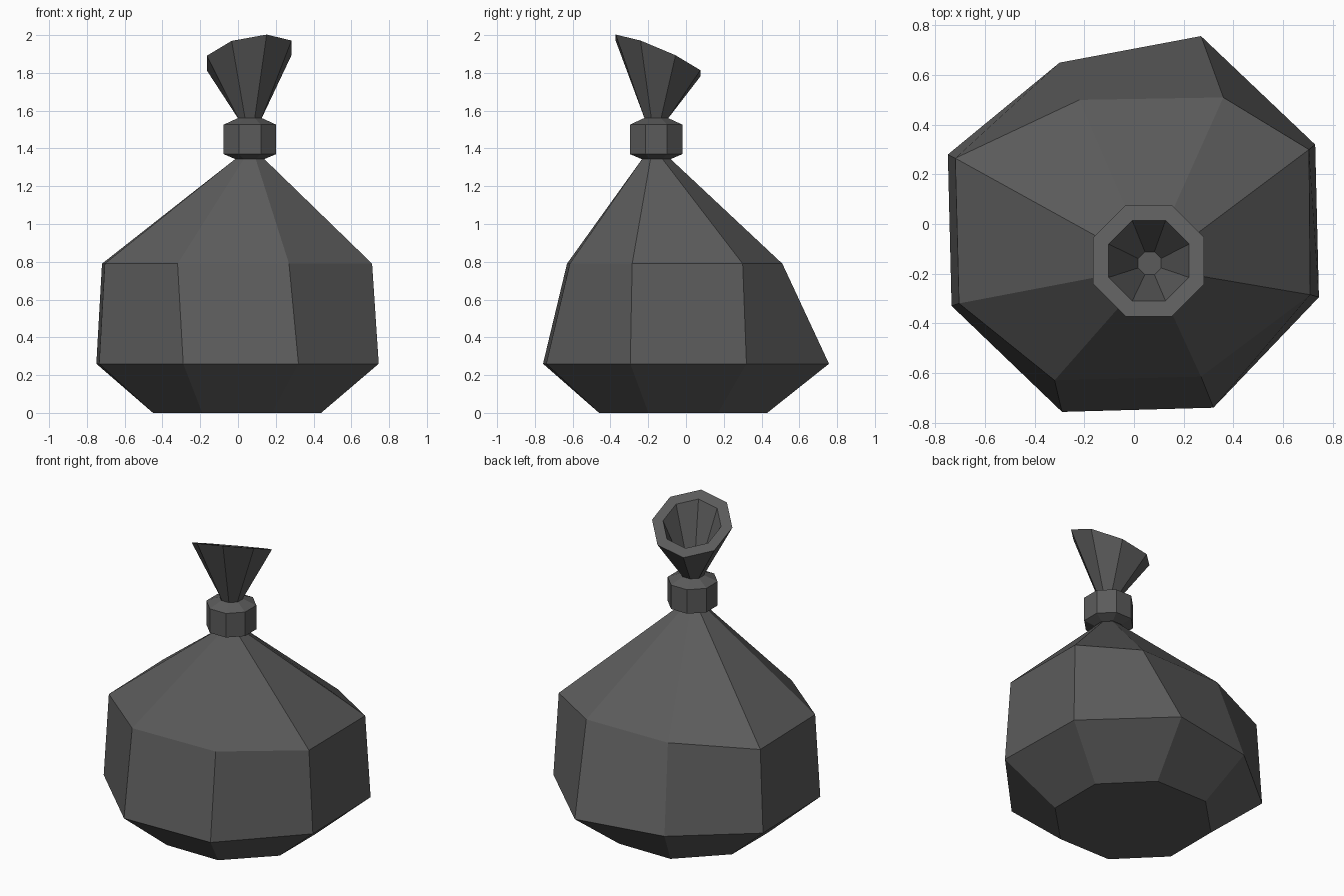
import bpy, bmesh, math

if "Cube" in bpy.data.objects:
    bpy.data.objects.remove(bpy.data.objects["Cube"])

fabric = bpy.data.materials.new("dark grey cloth")
fabric.diffuse_color = (0.105, 0.105, 0.105, 1)
fabric.use_nodes = True
fabric.node_tree.nodes["Principled BSDF"].inputs["Base Color"].default_value = fabric.diffuse_color

CX, CY = 0.063, -0.158  # axis of the off-centre neck


def octagon(apothem, z, cx=CX, cy=CY):
    """Flat-sided octagon; z is a number or a function of x, y."""
    r = apothem / math.cos(math.pi / 8)
    pts = []
    for i in range(8):
        a = math.radians(-22.5 + 45 * i)
        x, y = cx + r * math.cos(a), cy + r * math.sin(a)
        pts.append((x, y, z(x, y) if callable(z) else z))
    return pts


def ring(points, z):
    return [(x, y, z) for x, y in points]


def loft(name, rings, capped=True):
    bm = bmesh.new()
    loops = [[bm.verts.new(p) for p in r] for r in rings]
    pairs = list(zip(loops, loops[1:]))
    if not capped:
        pairs.append((loops[-1], loops[0]))
    for a, b in pairs:
        for i in range(8):
            j = (i + 1) % 8
            bm.faces.new((a[i], a[j], b[j], b[i]))
    if capped:
        bm.faces.new(loops[0][::-1])
        bm.faces.new(loops[-1])
    bmesh.ops.recalc_face_normals(bm, faces=bm.faces)
    mesh = bpy.data.meshes.new(name)
    bm.to_mesh(mesh)
    bm.free()
    mesh.materials.append(fabric)
    obj = bpy.data.objects.new(name, mesh)
    bpy.context.collection.objects.link(obj)
    return obj


def rim_height(x, y):
    """Sloping plane of the open mouth."""
    return 1.893 + 0.18 * (x - 0.06) - 0.42 * (y + 0.15)


# Slightly lumpy widest ring and shoulder of the sack
belly = [(0.745, -0.295), (0.73, 0.32), (0.27, 0.757), (-0.30, 0.65),
         (-0.75, 0.28), (-0.735, -0.33), (-0.29, -0.757), (0.32, -0.74)]
shoulder = [(0.71, -0.285), (0.705, 0.30), (0.36, 0.51), (-0.22, 0.50),
            (-0.72, 0.265), (-0.705, -0.32), (-0.32, -0.63), (0.27, -0.615)]

# Sack: base, belly, shoulder, neck, flared mouth, then down the inside
loft("sack", [
    octagon(0.445, 0, -0.005, -0.015),
    ring(belly, 0.26),
    ring(shoulder, 0.79),
    octagon(0.07, 1.35),
    octagon(0.06, 1.555),
    octagon(0.224, rim_height, 0.059, -0.148),
    octagon(0.162, rim_height, 0.06, -0.148),
    octagon(0.046, 1.59),
])

# Tie band around the neck, with bevelled edges
loft("tie_band", [
    octagon(0.08, 1.345),
    octagon(0.139, 1.37),
    octagon(0.139, 1.526),
    octagon(0.065, 1.56),
    octagon(0.05, 1.53),
    octagon(0.05, 1.37),
], capped=False)
